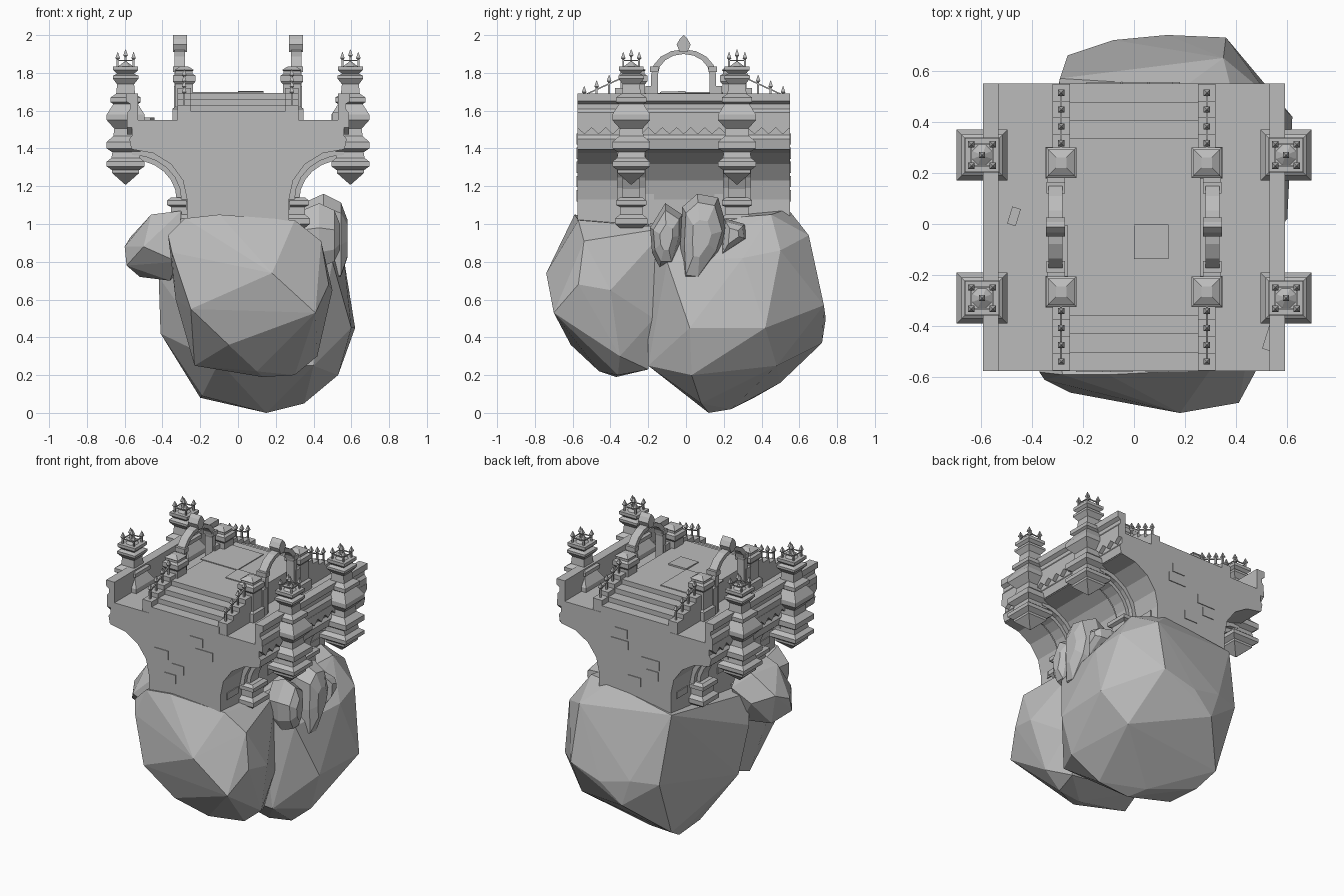
import bpy
import bmesh
import math
import random
from mathutils import Matrix

random.seed(4)
if "Cube" in bpy.data.objects:
    bpy.data.objects.remove(bpy.data.objects["Cube"], do_unlink=True)

stone = bpy.data.materials.new("grey_stone")
stone.use_nodes = True
GREY = (0.5, 0.5, 0.5, 1)
stone.diffuse_color = GREY
stone.node_tree.nodes["Principled BSDF"].inputs["Base Color"].default_value = GREY

FRONT, BACK, MID = -0.575, 0.55, -0.0125   # ends and middle of the bridge in y
TOWER_Y = (-0.29, 0.27)
POST_Y = (-0.265, 0.24)
SIDES = ((1, "left"), (-1, "right"))


def finish(name, bm):
    bmesh.ops.recalc_face_normals(bm, faces=bm.faces)
    mesh = bpy.data.meshes.new(name)
    bm.to_mesh(mesh)
    bm.free()
    mesh.materials.append(stone)
    obj = bpy.data.objects.new(name, mesh)
    bpy.context.scene.collection.objects.link(obj)


def add_box(bm, center, size, turn=0.0, axis="Z"):
    matrix = Matrix.Translation(center) @ Matrix.Rotation(turn, 4, axis) @ Matrix.Diagonal((*size, 1))
    bmesh.ops.create_cube(bm, size=1, matrix=matrix)


def add_prism(bm, outline, axis, low, high):
    """Extrude a flat outline along x (outline is y, z) or along y (outline is x, z)."""
    def place(point, depth):
        a, b = point
        return (depth, a, b) if axis == "x" else (a, depth, b)
    ends = [[bm.verts.new(place(p, d)) for p in outline] for d in (low, high)]
    for ring in ends:
        bm.faces.new(ring)
    count = len(outline)
    for i in range(count):
        j = (i + 1) % count
        bm.faces.new((ends[0][i], ends[0][j], ends[1][j], ends[1][i]))


def add_turned(bm, x, y, profile, sides=4):
    """Stack rings of (half width, height) around a vertical axis."""
    rings = []
    for half, z in profile:
        radius = half / math.cos(math.pi / sides)
        angles = [(i + 0.5) * math.tau / sides for i in range(sides)]
        rings.append([bm.verts.new((x + radius * math.cos(a), y + radius * math.sin(a), z)) for a in angles])
    bm.faces.new(rings[0])
    bm.faces.new(rings[-1])
    for low, high in zip(rings, rings[1:]):
        for i in range(sides):
            j = (i + 1) % sides
            bm.faces.new((low[i], low[j], high[j], high[i]))


def add_spike(bm, x, y, base, top):
    add_turned(bm, x, y, [(0.005, base), (0.005, top - 0.04), (0.012, top - 0.032), (0.001, top)])


def rock(name, points):
    """Chiselled rock: the hull around a few corner points."""
    bm = bmesh.new()
    for p in points:
        bm.verts.new(p)
    hull = bmesh.ops.convex_hull(bm, input=bm.verts)
    loose = [g for g in hull["geom_interior"] if isinstance(g, bmesh.types.BMVert)]
    bmesh.ops.delete(bm, geom=loose, context="VERTS")
    finish(name, bm)


def slab_rock(name, outline, inner_x, outer_x):
    """Small rock leaning on the left side: a (y, z) outline, narrower at both faces."""
    count = len(outline)
    cy = sum(y for y, z in outline) / count
    cz = sum(z for y, z in outline) / count
    points = []
    for along, shrink in ((0, 0.8), (0.45, 1), (0.85, 0.8), (1, 0.4)):
        x = inner_x + (outer_x - inner_x) * along
        points += [(x, cy + (y - cy) * shrink, cz + (z - cz) * shrink) for y, z in outline]
    rock(name, points)


def quarter(rx, rz, steps=6):
    """Quarter arch from the pier face up to the bridge edge."""
    turns = [i / steps * math.pi / 2 for i in range(steps + 1)]
    return [(0.56 - rx * math.cos(t), 1.13 + rz * math.sin(t)) for t in turns]


# Rocks below
rock("front_rock", [
    (-0.37, -0.58, 0.94), (-0.28, -0.59, 1.03), (-0.1, -0.59, 1.05), (0.3, -0.57, 1.02), (0.44, -0.54, 0.91),
    (0.5, -0.4, 0.65), (0.48, -0.57, 0.68), (0.42, -0.35, 0.3), (0.3, -0.36, 0.2), (0.13, -0.37, 0.19),
    (0.1, -0.46, 0.22), (-0.23, -0.36, 0.25), (-0.33, -0.4, 0.6), (0.18, -0.74, 0.74), (-0.25, -0.66, 0.55),
    (0.41, -0.7, 0.53), (-0.05, -0.61, 0.36), (-0.35, -0.61, 0.85), (0.4, -0.17, 0.5), (0.33, -0.2, 0.23),
    (-0.2, -0.2, 0.3), (0.35, -0.1, 0.98), (-0.33, -0.1, 0.95)])
rock("back_rock", [
    (0.15, 0.12, 0), (0.1, 0.24, 0.02), (0.35, 0.08, 0.05), (-0.2, 0.36, 0.08), (-0.24, 0.5, 0.16),
    (-0.19, 0.12, 0.09), (0.53, 0.03, 0.2), (0.45, 0.48, 0.25), (-0.41, 0.02, 0.42), (0.62, 0.42, 0.45),
    (0.6, 0.02, 0.45), (0.4, -0.2, 0.25), (-0.1, -0.17, 0.27), (0.13, 0.74, 0.5), (-0.02, 0.72, 0.37),
    (0.36, 0.73, 0.57), (-0.08, 0.72, 0.55), (-0.26, 0.66, 0.55), (-0.42, -0.08, 0.72), (-0.37, -0.15, 0.9),
    (-0.29, 0.57, 1), (0.56, 0.3, 0.82), (0.53, 0.5, 0.86), (0.35, 0.65, 0.94), (0.2, 0.54, 1.08),
    (0.4, 0.45, 1.05), (0.5, -0.1, 0.8), (0.3, -0.2, 1)])
rock("right_small_rock", [
    (-0.6, -0.26, 0.88), (-0.59, -0.3, 0.78), (-0.52, -0.18, 0.72), (-0.36, -0.3, 0.7), (-0.34, -0.12, 0.72),
    (-0.57, -0.15, 0.93), (-0.46, -0.33, 1.05), (-0.42, -0.12, 1.05), (-0.3, -0.38, 1.07), (-0.3, -0.15, 1.07),
    (-0.5, -0.42, 0.88), (-0.45, -0.06, 0.88), (-0.32, -0.42, 0.8), (-0.3, -0.06, 0.95)])
slab_rock("left_front_small_rock", [(-0.19, 0.98), (-0.11, 1.11), (-0.02, 1.05), (-0.02, 0.94),
                                    (-0.07, 0.77), (-0.14, 0.77), (-0.18, 0.85)], 0.34, 0.54)
slab_rock("left_tall_rock", [(-0.03, 0.88), (-0.02, 1.09), (0.06, 1.16), (0.17, 1.14), (0.22, 0.97),
                             (0.18, 0.84), (0.06, 0.67), (-0.02, 0.68)], 0.35, 0.58)
slab_rock("left_back_small_rock", [(0.18, 0.82), (0.32, 0.92), (0.31, 1), (0.2, 1.03)], 0.36, 0.55)

# Bridge body: pier flaring through arched soffits to a flat deck
half = [(0.27, 0.9)] + quarter(0.29, 0.265, 4) + [(0.56, 1.55)]
bm = bmesh.new()
add_prism(bm, half + [(-x, z) for x, z in reversed(half)], "y", FRONT, BACK)
finish("bridge_body", bm)

# Stepped platform with stairs at both ends
bm = bmesh.new()
for i in range(4):
    top = 1.595 + i * 0.033
    low, high = FRONT + i * 0.072, BACK - i * 0.072
    add_box(bm, (0, (low + high) / 2, (1.54 + top) / 2), (0.52, high - low, top - 1.54))
finish("stepped_platform", bm)

# Paving slabs and loose bricks on the deck
bm = bmesh.new()
add_box(bm, (-0.14, 0.135, 1.696), (0.28, 0.28, 0.007))
add_box(bm, (0.068, -0.07, 1.696), (0.135, 0.135, 0.012), 0.03, "X")
add_box(bm, (-0.47, 0.03, 1.553), (0.035, 0.07, 0.02), -0.3)
add_box(bm, (0.535, -0.43, 1.57), (0.03, 0.13, 0.04), -0.3)
finish("loose_slabs", bm)

# Raised bricks on the pier walls
bm = bmesh.new()
for y in (FRONT, BACK):
    for i in range(5):
        spot = (random.uniform(-0.2, 0.18), y, 1.15 + i * 0.075)
        add_box(bm, spot, (random.uniform(0.08, 0.14), 0.01, 0.06))
for sign, side in SIDES:
    for i in range(5):
        spot = (sign * 0.27, -0.45 + i * 0.22, 1.1 + (i % 2) * 0.05)
        add_box(bm, spot, (0.012, 0.12, 0.045))
finish("raised_bricks", bm)

# Side walls with mouldings and a hanging zigzag trim
wall = [(0.53, 1.4), (0.565, 1.4), (0.575, 1.45), (0.56, 1.47), (0.56, 1.53), (0.585, 1.55),
        (0.585, 1.59), (0.57, 1.61), (0.57, 1.635), (0.592, 1.65), (0.592, 1.69), (0.53, 1.69)]
for sign, side in SIDES:
    bm = bmesh.new()
    add_prism(bm, [(sign * x, z) for x, z in wall], "y", FRONT, BACK)
    finish(side + "_parapet", bm)
    bm = bmesh.new()
    teeth = 15
    pitch = (BACK - FRONT) / teeth
    for i in range(teeth):
        y = FRONT + i * pitch
        outline = [(y, 1.55), (y, 1.51), (y + pitch / 2, 1.475), (y + pitch, 1.51), (y + pitch, 1.55)]
        add_prism(bm, outline, "x", sign * 0.555, sign * 0.587)
    finish(side + "_zigzag_trim", bm)

# Corner towers, with arch ribs and foot columns under each
tower = [(0.004, 1.21), (0.072, 1.27), (0.072, 1.285), (0.1, 1.305), (0.1, 1.33), (0.075, 1.35), (0.07, 1.38),
         (0.1, 1.4), (0.1, 1.435), (0.065, 1.465), (0.06, 1.505), (0.1, 1.55), (0.1, 1.58), (0.065, 1.635),
         (0.08, 1.645), (0.08, 1.67), (0.05, 1.69), (0.045, 1.74), (0.068, 1.77), (0.068, 1.785),
         (0.045, 1.795), (0.066, 1.815), (0.066, 1.835)]
foot = [(0.06, 0.98), (0.085, 1), (0.085, 1.03), (0.06, 1.05), (0.06, 1.09), (0.08, 1.1), (0.08, 1.125), (0.06, 1.14)]
for sign, side in SIDES:
    for y, end in zip(TOWER_Y, ("front", "back")):
        bm = bmesh.new()
        add_turned(bm, sign * 0.595, y, tower)
        add_turned(bm, sign * 0.595, y, [(0.045, 1.83), (0.005, 1.86)], 8)
        finish(f"{side}_{end}_tower", bm)
        bm = bmesh.new()
        for d in (-0.042, 0.042):
            add_box(bm, (sign * 0.595 + d, y, 1.865), (0.006, 0.084, 0.006))
            add_box(bm, (sign * 0.595, y + d, 1.865), (0.084, 0.006, 0.006))
            for e in (-0.042, 0.042):
                add_spike(bm, sign * 0.595 + d, y + e, 1.83, 1.91)
        add_spike(bm, sign * 0.595, y, 1.83, 1.925)
        finish(f"{side}_{end}_tower_spikes", bm)
        bm = bmesh.new()
        for drop, width in ((0.03, 0.075), (0.055, 0.045)):
            strip = quarter(0.3, 0.275) + quarter(0.29 - drop, 0.265 - drop)[::-1]
            add_prism(bm, [(sign * x, z) for x, z in strip], "y", y - width, y + width)
        add_turned(bm, sign * 0.295, y, foot)
        finish(f"{side}_{end}_arch_rib", bm)

# Platform posts, gate arches and spiked stair rails
post = [(0.062, 1.53), (0.062, 1.61), (0.048, 1.62), (0.048, 1.74), (0.06, 1.755),
        (0.06, 1.785), (0.045, 1.795), (0.045, 1.81), (0.052, 1.815), (0.02, 1.835)]
for sign, side in SIDES:
    bm = bmesh.new()
    for y in POST_Y:
        add_turned(bm, sign * 0.285, y, post)
        inner = y + math.copysign(0.075, -y)
        add_box(bm, (sign * 0.305, inner, 1.63), (0.07, 0.05, 0.2))
    finish(side + "_platform_posts", bm)

    turns = [i * math.pi / 8 for i in range(9)]
    outer = [(MID + 0.172 * math.cos(t), 1.79 + 0.135 * math.sin(t)) for t in turns]
    inner = [(MID + 0.137 * math.cos(t), 1.79 + 0.11 * math.sin(t)) for t in turns]
    outline = [(outer[0][0], 1.55)] + outer + [(outer[-1][0], 1.55), (inner[-1][0], 1.55)]
    outline += inner[::-1] + [(inner[0][0], 1.55)]
    bm = bmesh.new()
    add_prism(bm, outline, "x", sign * 0.28, sign * 0.335)
    for y in (outer[0][0], outer[-1][0]):
        add_box(bm, (sign * 0.307, y + math.copysign(0.017, -y), 1.82), (0.072, 0.045, 0.03))
    key = [(-0.02, 1.91), (0.02, 1.91), (0.037, 1.95), (0.02, 1.98), (0, 2), (-0.02, 1.98), (-0.037, 1.95)]
    add_prism(bm, [(MID + y, z) for y, z in key], "x", sign * 0.27, sign * 0.345)
    finish(side + "_gate_arch", bm)

    for edge, inward, end in ((FRONT, 1, "front"), (BACK, -1, "back")):
        curb = bmesh.new()
        rail = bmesh.new()
        for i in range(4):
            y = edge + inward * (0.036 + i * 0.066)
            top = 1.63 + i * 0.03
            add_box(curb, (sign * 0.285, y, (1.53 + top) / 2), (0.07, 0.068, top - 1.53))
            add_spike(rail, sign * 0.285, y, top - 0.01, top + 0.1)
        start, stop = edge + inward * 0.03, edge + inward * 0.27
        add_prism(rail, [(start, 1.675), (stop, 1.785), (stop, 1.793), (start, 1.683)],
                  "x", sign * 0.281, sign * 0.289)
        finish(f"{side}_{end}_stair_curb", curb)
        finish(f"{side}_{end}_stair_rail", rail)
